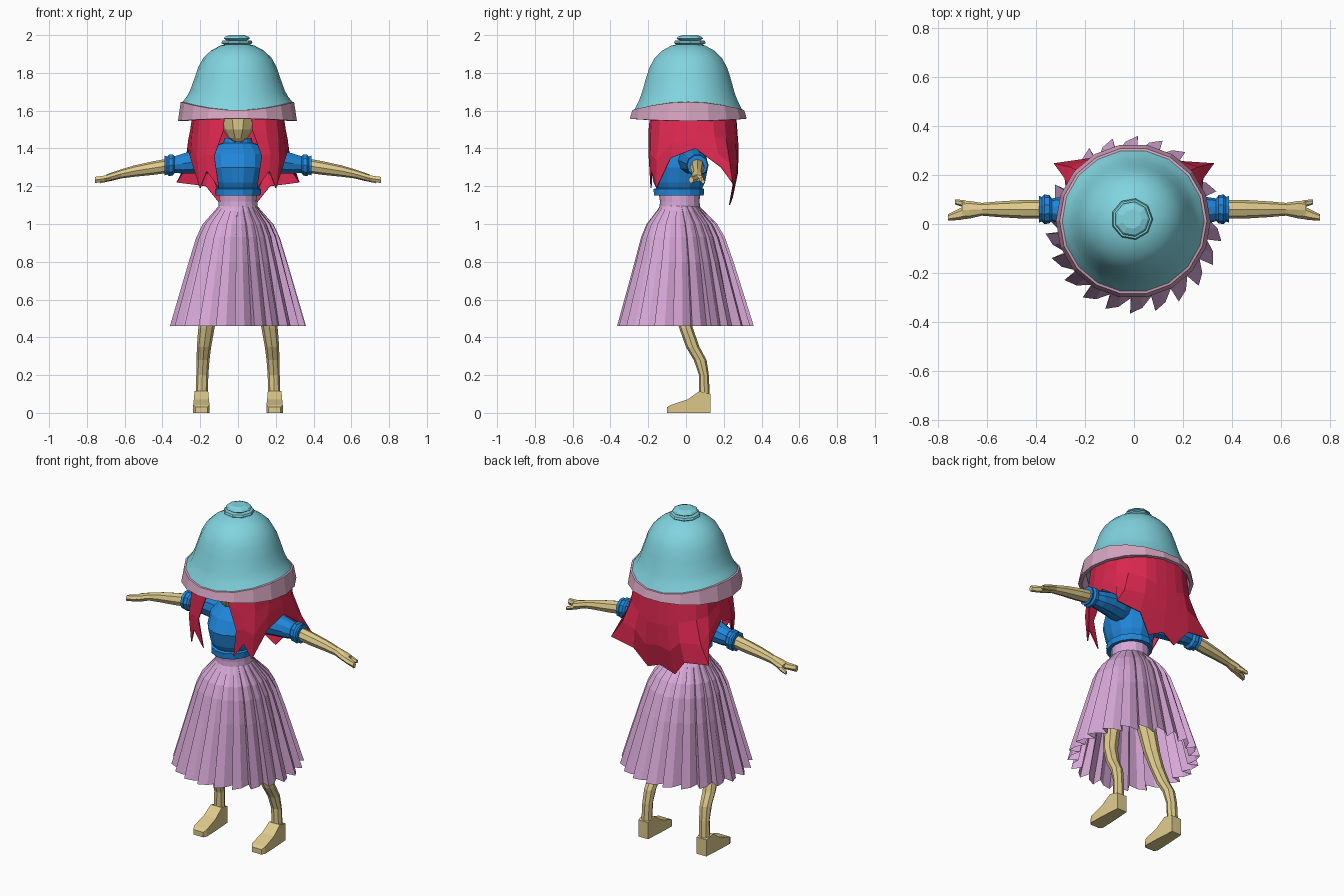
import bpy, bmesh, math
from math import cos, sin, pi


def material(name, rgb):
    m = bpy.data.materials.new(name)
    m.diffuse_color = (*rgb, 1)
    return m


TEAL = material("teal", (0.22, 0.66, 0.74))
PINK = material("dusty pink", (0.66, 0.37, 0.52))
LILAC = material("lilac", (0.68, 0.39, 0.68))
RED = material("crimson", (0.73, 0.021, 0.08))
BLUE = material("blue", (0.014, 0.24, 0.70))
SKIN = material("skin", (0.73, 0.59, 0.26))


def ring(c, a, b, n=12, axis="z", phase=0.0):
    """Ellipse of n points around c, square to the given axis."""
    pts = []
    for i in range(n):
        t = 2 * pi * i / n + phase
        u, v = a * cos(t), b * sin(t)
        d = {"z": (u, v, 0), "x": (0, u, v), "y": (u, 0, v)}[axis]
        pts.append(tuple(p + q for p, q in zip(c, d)))
    return pts


def loft(name, rings, mat, closed=True, caps=True, smooth=0):
    """Skin a list of equal-length point rows."""
    bm = bmesh.new()
    rows = [[bm.verts.new(p) for p in r] for r in rings]
    n = len(rows[0])
    for r, s in zip(rows, rows[1:]):
        for i in range(n if closed else n - 1):
            j = (i + 1) % n
            bm.faces.new((r[i], r[j], s[j], s[i]))
    if caps:
        bm.faces.new(rows[0])
        bm.faces.new(rows[-1])
    bmesh.ops.recalc_face_normals(bm, faces=bm.faces)
    me = bpy.data.meshes.new(name)
    bm.to_mesh(me)
    bm.free()
    me.materials.append(mat)
    ob = bpy.data.objects.new(name, me)
    bpy.context.collection.objects.link(ob)
    if smooth:
        bpy.ops.object.select_all(action="DESELECT")
        ob.select_set(True)
        bpy.context.view_layer.objects.active = ob
        bpy.ops.object.shade_smooth_by_angle(angle=math.radians(smooth))
    return ob


# Hat dome, its lower edge dipping at front and back
def hat_ring(r, z, wave=0.0, n=18):
    return [(r * cos(t) - 0.003, r * sin(t) + 0.012, z + wave * cos(2 * t))
            for t in (2 * pi * i / n for i in range(n))]


loft("hat", [hat_ring(*p) for p in (
    (0.292, 1.622, 0.022), (0.268, 1.66, 0.015), (0.25, 1.70, 0.008), (0.228, 1.77),
    (0.208, 1.83), (0.18, 1.88), (0.14, 1.918), (0.09, 1.945), (0.04, 1.955))], TEAL, smooth=25)

# Hat brim band with a turned-in underside
loft("hat_brim", [hat_ring(*p) for p in (
    (0.285, 1.626, 0.022), (0.300, 1.624, 0.022), (0.315, 1.552, -0.006),
    (0.295, 1.550, -0.006), (0.27, 1.60, 0.01))], PINK, caps=False)

# Coiled knob on the hat
loft("hat_knob", [ring((-0.008, 0.02, z), r, r, 9) for r, z in (
    (0.055, 1.94), (0.085, 1.958), (0.08, 1.97), (0.055, 1.972),
    (0.072, 1.982), (0.065, 1.991), (0.04, 2.0))], TEAL)

# Head and neck
loft("head", [ring((0, y, z), a, b, 10) for y, z, a, b in (
    (-0.09, 1.435, 0.02, 0.025), (-0.075, 1.455, 0.05, 0.06), (-0.06, 1.50, 0.08, 0.10),
    (-0.04, 1.58, 0.11, 0.125), (-0.02, 1.68, 0.12, 0.13), (0, 1.77, 0.08, 0.08))], SKIN)
loft("neck", [ring((0, 0, 1.42), 0.045, 0.045, 8), ring((0, -0.01, 1.55), 0.04, 0.04, 8)], SKIN)

# Hair curtain: one half as columns of upper, lower and hem points
HALF = [
    ((.075, -.195, 1.50), (.125, -.195, 1.36), (.10, -.185, 1.19)),
    ((.15, -.185, 1.47), (.17, -.185, 1.37), (.165, -.18, 1.28)),
    ((.21, -.14, 1.47), (.215, -.155, 1.34), (.20, -.155, 1.19)),
    ((.24, -.05, 1.49), (.245, -.07, 1.43), (.25, -.08, 1.35)),
    ((.25, .05, 1.50), (.26, .05, 1.45), (.265, .05, 1.40)),
    ((.25, .15, 1.46), (.27, .17, 1.37), (.28, .185, 1.30)),
    ((.215, .21, 1.45), (.26, .23, 1.32), (.325, .245, 1.22)),
    ((.13, .26, 1.43), (.15, .27, 1.32), (.17, .255, 1.20)),
    ((.07, .273, 1.40), (.08, .268, 1.25), (.09, .23, 1.10)),
    ((0, .276, 1.40), (0, .272, 1.27), (0, .245, 1.14)),
]
cols = HALF + [tuple((-x, y, z) for x, y, z in c) for c in HALF[-2::-1]]
tops = [(c[0][0] * 0.93, c[0][1] * 0.94, 1.62) for c in cols]
hair = loft("hair", [tops] + [[c[k] for c in cols] for k in range(3)], RED, closed=False, caps=False)
thick = hair.modifiers.new("thickness", "SOLIDIFY")
thick.thickness = 0.006
thick.offset = 0

# Shirt body with hem and collar
loft("shirt", [ring((0, y, z), a, b, 14) for y, z, a, b in (
    (-0.038, 1.15, 0.12, 0.135), (-0.038, 1.185, 0.122, 0.137), (-0.036, 1.19, 0.112, 0.125),
    (-0.036, 1.22, 0.125, 0.14), (-0.035, 1.30, 0.145, 0.155), (-0.02, 1.37, 0.145, 0.13),
    (-0.005, 1.42, 0.11, 0.09), (-0.005, 1.43, 0.078, 0.075), (-0.005, 1.455, 0.072, 0.07))], BLUE)

# Skirt waistband
loft("waistband", [ring((0, y, z), a, b, 16) for y, z, a, b in (
    (-0.035, 1.17, 0.10, 0.11), (-0.033, 1.12, 0.102, 0.105), (-0.033, 1.08, 0.105, 0.108))], LILAC)

# Pleated skirt: saw-tooth cross-section that deepens towards the hem
PLEATS = 22


def pleat_ring(y, z, r, depth):
    pts = []
    for i in range(PLEATS):
        for frac, k in ((0, 1), (0.5, 1 - depth * 0.35), (0.98, 1 - depth)):
            t = 2 * pi * (i + frac) / PLEATS + 0.1
            pts.append((r * k * cos(t), y + r * k * sin(t), z))
    return pts


loft("skirt", [pleat_ring(*p) for p in (
    (-0.034, 1.095, 0.104, 0.02), (-0.03, 1.07, 0.125, 0.06), (-0.022, 1.00, 0.187, 0.10),
    (-0.016, 0.93, 0.222, 0.11), (-0.01, 0.80, 0.262, 0.13), (-0.003, 0.46, 0.362, 0.17))],
    LILAC, caps=False)

# Limbs, both sides
for s, side in ((-1, "left"), (1, "right")):
    # Sleeve with gathered cuff
    loft("sleeve_" + side, [ring((s * x, y, z), r, r, 10, "x") for x, y, z, r in (
        (0.08, 0.02, 1.335, 0.06), (0.14, 0.03, 1.335, 0.072), (0.22, 0.045, 1.33, 0.066),
        (0.29, 0.055, 1.32, 0.056), (0.335, 0.058, 1.315, 0.046), (0.345, 0.06, 1.312, 0.058),
        (0.365, 0.06, 1.31, 0.06), (0.375, 0.06, 1.31, 0.05), (0.388, 0.06, 1.31, 0.055))], BLUE)
    # Arm flaring into the palm
    loft("arm_" + side, [ring((s * x, y, z), a, b, 8, "x") for x, y, z, a, b in (
        (0.36, 0.06, 1.31, 0.038, 0.038), (0.45, 0.06, 1.296, 0.038, 0.036),
        (0.55, 0.06, 1.28, 0.032, 0.03), (0.62, 0.06, 1.265, 0.026, 0.024),
        (0.67, 0.058, 1.25, 0.036, 0.022), (0.70, 0.056, 1.243, 0.036, 0.018))], SKIN)
    # Mitten hand and thumb
    loft("hand_" + side, [ring((s * x, y, z), a, b, 6, "x") for x, y, z, a, b in (
        (0.66, 0.055, 1.25, 0.028, 0.02), (0.71, 0.04, 1.24, 0.024, 0.018),
        (0.757, 0.027, 1.233, 0.013, 0.019))], SKIN)
    loft("thumb_" + side, [ring((s * x, y, z), a, b, 6, "x") for x, y, z, a, b in (
        (0.655, 0.066, 1.25, 0.02, 0.02), (0.695, 0.083, 1.236, 0.015, 0.015),
        (0.73, 0.09, 1.224, 0.01, 0.01))], SKIN)
    # Leg with a backward bend
    loft("leg_" + side, [ring((s * x, y, z), a, b, 8) for x, y, z, a, b in (
        (0.06, -0.03, 1.02, 0.055, 0.06), (0.11, -0.04, 0.75, 0.055, 0.055),
        (0.145, -0.02, 0.55, 0.046, 0.045), (0.167, 0.0, 0.45, 0.043, 0.036),
        (0.18, 0.035, 0.35, 0.038, 0.036), (0.185, 0.075, 0.28, 0.034, 0.034),
        (0.189, 0.095, 0.20, 0.032, 0.026), (0.192, 0.098, 0.09, 0.032, 0.028))], SKIN)
    # Wedge foot
    k = math.sqrt(2) / 2
    loft("foot_" + side, [ring((s * 0.194, y, h / 2), w * 2 * k, h * k, 4, "y", pi / 4)
                          for y, w, h in ((0.13, 0.032, 0.10), (0.07, 0.036, 0.115),
                                          (0.01, 0.04, 0.072), (-0.08, 0.043, 0.042),
                                          (-0.10, 0.032, 0.03))], SKIN)
